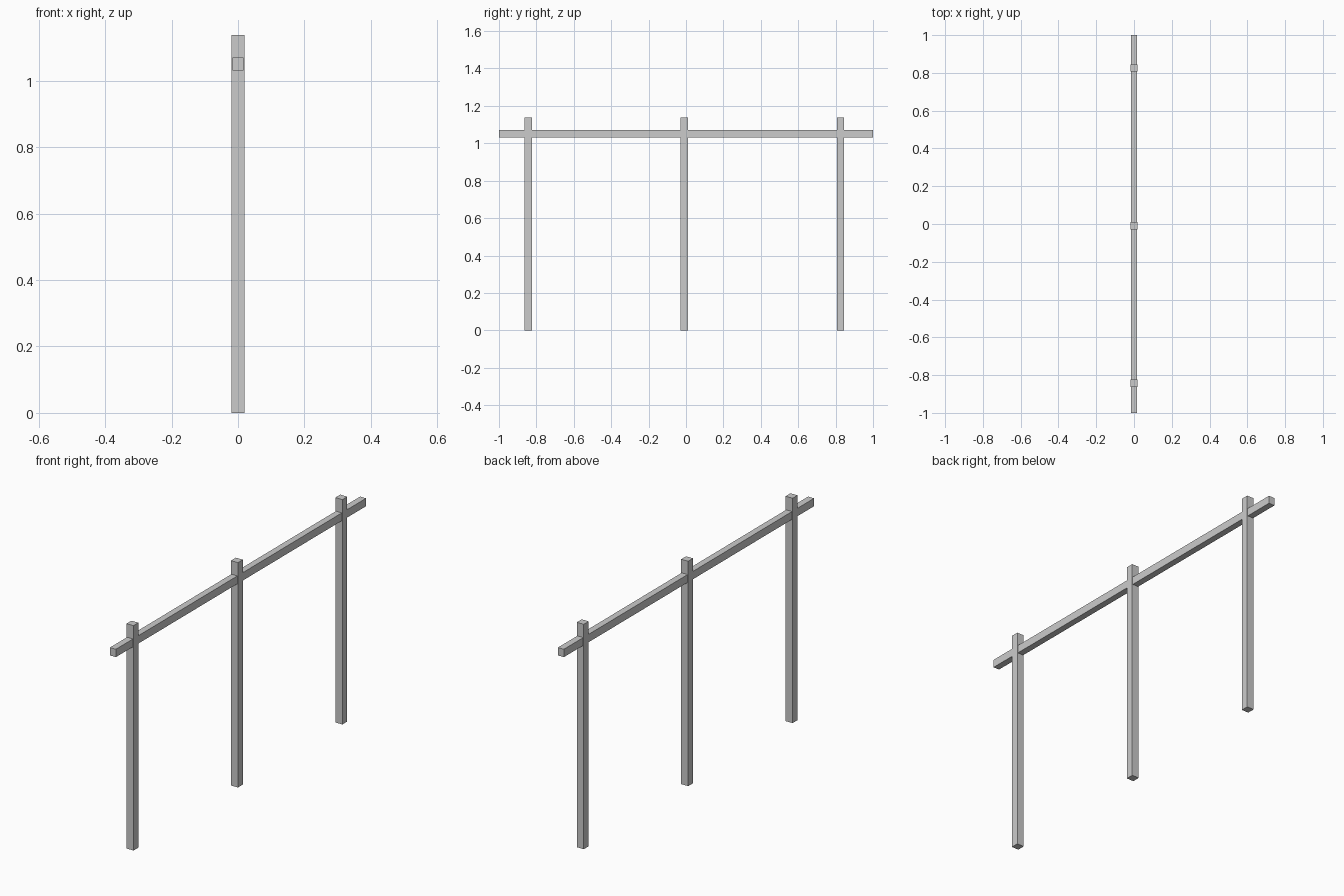
import bpy

if "Cube" in bpy.data.objects:
    bpy.data.objects.remove(bpy.data.objects["Cube"])


def box(name, size, center):
    bpy.ops.mesh.primitive_cube_add(size=1, location=center)
    ob = bpy.context.object
    ob.name = name
    ob.scale = size
    bpy.ops.object.transform_apply(location=False, rotation=False, scale=True)
    return ob


POST_W, POST_H = 0.039, 1.138
SPACING, MIDDLE_Y = 0.835, -0.009

# Three evenly spaced square posts
for i, label in enumerate(("front", "middle", "back")):
    y = MIDDLE_Y + (i - 1) * SPACING
    box(label + "_post", (POST_W, POST_W, POST_H), (0, y, POST_H / 2))

# Long rail running through the posts
box("rail", (0.033, 2.0, 0.04), (0, 0, 1.05))
